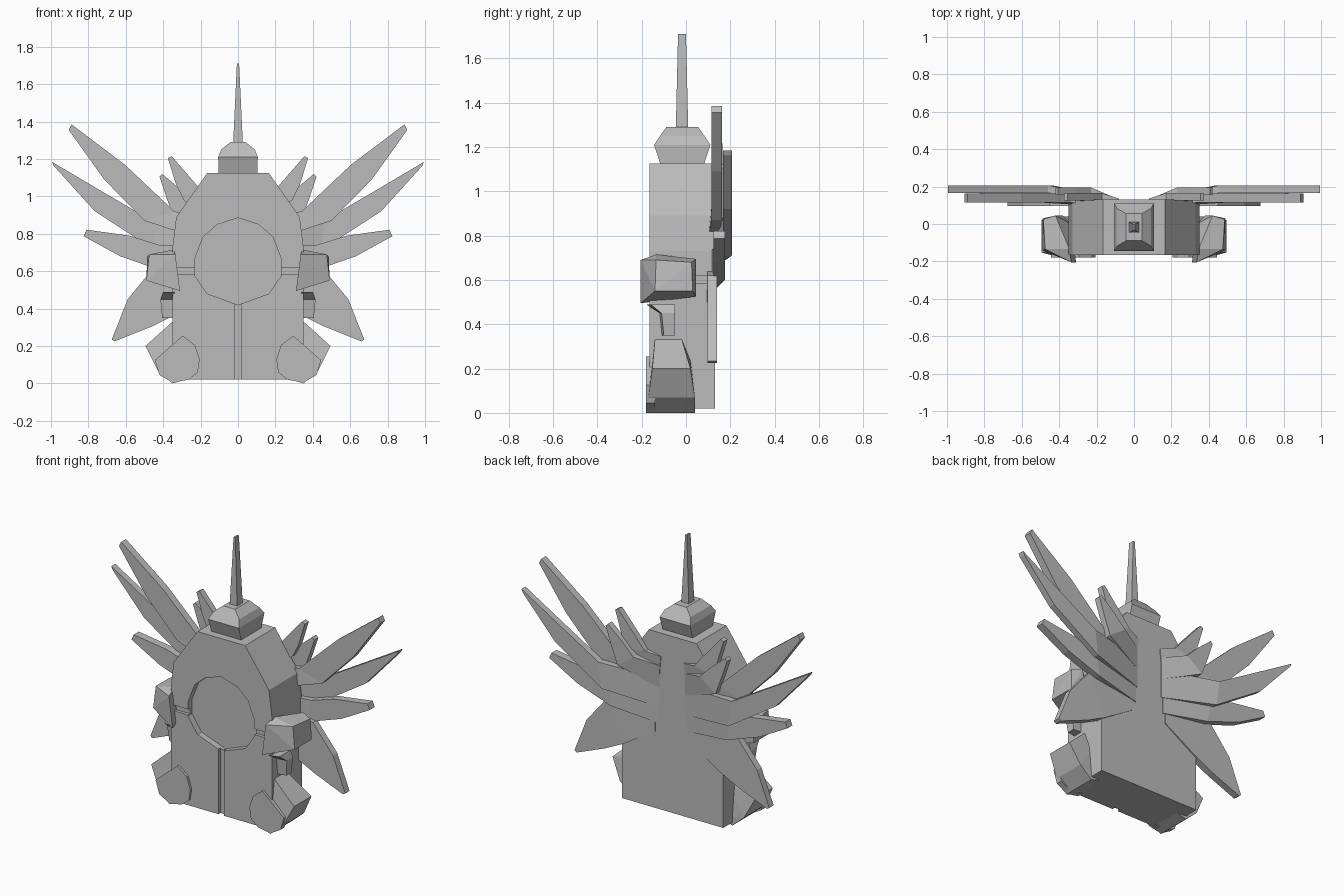
import bpy
import bmesh

cube = bpy.data.objects.get("Cube")
if cube:
    bpy.data.objects.remove(cube)

grey = bpy.data.materials.new("plain grey")
grey.use_nodes = True
COLOR = (0.5, 0.5, 0.5, 1)
grey.diffuse_color = COLOR
grey.node_tree.nodes["Principled BSDF"].inputs["Base Color"].default_value = COLOR


def finish(name, bm):
    bmesh.ops.recalc_face_normals(bm, faces=bm.faces)
    mesh = bpy.data.meshes.new(name)
    bm.to_mesh(mesh)
    bm.free()
    mesh.materials.append(grey)
    obj = bpy.data.objects.new(name, mesh)
    bpy.context.collection.objects.link(obj)
    return obj


def loft(name, sections):
    """Skin matching closed sections and cap both ends."""
    bm = bmesh.new()
    rings = [[bm.verts.new(p) for p in s] for s in sections]
    for a, b in zip(rings, rings[1:]):
        for i in range(len(a)):
            j = (i + 1) % len(a)
            bm.faces.new((a[i], a[j], b[j], b[i]))
    bm.faces.new(rings[0])
    bm.faces.new(rings[-1])
    return finish(name, bm)


def prism(name, outline, y0, y1):
    return loft(name, [[(x, y, z) for x, z in outline] for y in (y0, y1)])


def hull(name, points):
    bm = bmesh.new()
    for p in points:
        bm.verts.new(p)
    bmesh.ops.convex_hull(bm, input=bm.verts)
    bmesh.ops.dissolve_limit(bm, angle_limit=0.03, verts=bm.verts, edges=bm.edges)
    return finish(name, bm)


def box(name, x0, x1, y0, y1, z0, z1):
    return prism(name, [(x0, z0), (x1, z0), (x1, z1), (x0, z1)], y0, y1)


def mirrored(half):
    """Full outline from its +x half, listed from bottom to top."""
    return half + [(-x, z) for x, z in reversed(half) if x > 0]


def both_sides(obj):
    mod = obj.modifiers.new("mirror", 'MIRROR')
    mod.use_mirror_merge = False
    return obj


def cut(obj, cutter):
    mod = obj.modifiers.new("cut", 'BOOLEAN')
    mod.operation = 'DIFFERENCE'
    mod.solver = 'EXACT'
    mod.object = cutter
    cutter.hide_render = True
    cutter.hide_set(True)


# Body slab with face recess and panel grooves
body = prism("body", mirrored([(.35, .02), (.35, .73), (.33, .89), (.165, 1.125)]),
             -.165, .132)
face = mirrored([(0, .42), (.165, .48), (.23, .575), (.23, .67),
                 (.185, .785), (.11, .85), (0, .885)])
cut(body, prism("face_cutter", face, -.3, -.125))
cut(body, box("centre_groove_cutter", -.02, .02, -.3, -.145, -.1, .46))
for side in (-1, 1):
    cut(body, box("front_groove_cutter", side * .2, side * .5, -.3, -.145, .585, .62))
    cut(body, box("side_groove_cutter", side * .335, side * .5, -.2, .1, .585, .62))


# Crown knob and horn, stacked from rectangular sections
def stack(name, levels, yc):
    return loft(name, [[(-hx, yc - hy, z), (hx, yc - hy, z), (hx, yc + hy, z), (-hx, yc + hy, z)]
                       for z, hx, hy in levels])


stack("crown_knob", [(1.12, .103, .098), (1.21, .106, .127),
                     (1.25, .09, .1), (1.29, .042, .072)], -.017)
stack("horn", [(1.28, .026, .028), (1.71, .006, .018)], -.018)

# Feet: front pad and tapered leg block behind it
both_sides(prism("foot_pad", [(.295, .255), (.23, .205), (.205, .13), (.215, .06), (.265, .02),
                              (.35, .005), (.42, .045), (.445, .125)], -.18, -.14))
both_sides(hull("leg", [
    (.25, -.16, .03), (.35, -.18, 0), (.35, .04, 0), (.25, .04, .03),
    (.495, -.152, .2), (.495, .02, .2), (.43, -.17, .07), (.43, .04, .07),
    (.345, -.14, .335), (.345, -.02, .335), (.29, -.15, .25), (.29, .02, .25)]))

# Arms: chunky upper block and small claw bracket
both_sides(hull("arm", [
    (.31, -.205, .495), (.335, -.205, .69), (.345, -.135, .715), (.475, -.135, .69),
    (.49, -.14, .55), (.485, .025, .68), (.42, .045, .695), (.49, .03, .55),
    (.38, .045, .525), (.335, 0, .6)]))
both_sides(loft("claw", [
    [(.34, -.18, .49), (.40, -.16, .49), (.40, -.05, .49), (.34, -.05, .49)],
    [(.34, -.12, .45), (.415, -.11, .45), (.415, -.05, .45), (.34, -.05, .45)],
    [(.34, -.11, .35), (.405, -.1, .35), (.405, -.05, .35), (.34, -.05, .35)]]))


# Wing spikes: flat blades that slope down into the spine
def spike(name, y0, y1, upper, lower):
    sections = []
    for i, ((ux, uz), (lx, lz)) in enumerate(zip(upper, lower)):
        a, b = (y0, y1) if i < len(upper) - 1 else (.09, .136)
        sections.append([(ux, a, uz), (lx, a, lz), (lx, b, lz), (ux, b, uz)])
    both_sides(loft(name, sections))


spike("upper_spike", .115, .162,
      [(.89, 1.385), (.605, 1.17), (.34, .92), (.1, .88)],
      [(.905, 1.355), (.715, 1.09), (.5, .87), (.1, .74)])
spike("outer_spike", .167, .207,
      [(.995, 1.185), (.75, 1.04), (.46, .87), (.09, .84)],
      [(.985, 1.163), (.765, .92), (.44, .71), (.09, .66)])
spike("side_spike", .125, .175,
      [(.81, .822), (.58, .79), (.42, .74), (.1, .74)],
      [(.825, .787), (.63, .68), (.4, .6), (.1, .56)])
spike("lower_spike", .097, .14,
      [(.675, .235), (.59, .45), (.45, .62), (.12, .68)],
      [(.66, .225), (.46, .305), (.33, .37), (.12, .5)])
spike("inner_spike", .125, .165,
      [(.355, 1.215), (.22, 1.06), (.17, 1.0), (.08, .98)],
      [(.375, 1.205), (.33, 1.06), (.29, .98), (.09, .86)])
spike("middle_spike", .155, .195,
      [(.405, 1.12), (.31, 1.04), (.23, .96), (.09, .92)],
      [(.42, 1.105), (.385, 1.0), (.34, .88), (.09, .78)])
